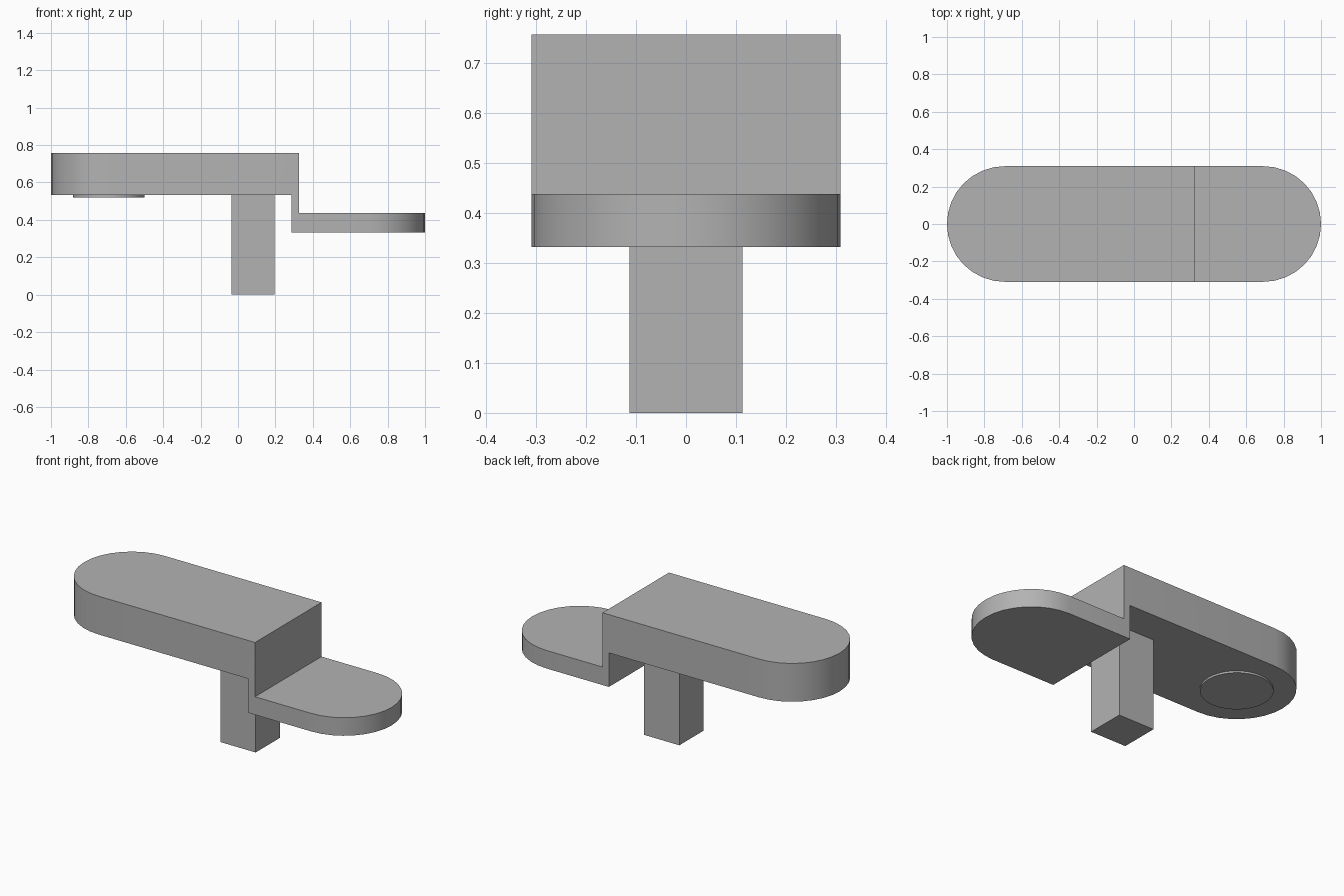
import bpy, bmesh, math
from mathutils import Vector

if "Cube" in bpy.data.objects:
    bpy.data.objects.remove(bpy.data.objects["Cube"], do_unlink=True)

HALF_WIDTH = 0.309
TOP, UNDERSIDE = 0.757, 0.532
STEP_TOP, STEP_BOTTOM = 0.438, 0.332

grey = bpy.data.materials.new("plain grey")
grey.use_nodes = True
colour = (0.45, 0.45, 0.45, 1)
grey.diffuse_color = colour
grey.node_tree.nodes["Principled BSDF"].inputs["Base Color"].default_value = colour


def prism(name, outline, direction):
    """Extrude a closed outline along a direction into a solid."""
    bm = bmesh.new()
    face = bm.faces.new([bm.verts.new(p) for p in outline])
    moved = bmesh.ops.extrude_face_region(bm, geom=[face])["geom"]
    verts = [v for v in moved if isinstance(v, bmesh.types.BMVert)]
    bmesh.ops.translate(bm, verts=verts, vec=Vector(direction))
    bmesh.ops.recalc_face_normals(bm, faces=bm.faces[:])
    mesh = bpy.data.meshes.new(name)
    bm.to_mesh(mesh)
    bm.free()
    mesh.materials.append(grey)
    obj = bpy.data.objects.new(name, mesh)
    bpy.context.collection.objects.link(obj)
    return obj


def smooth(obj):
    bpy.ops.object.select_all(action="DESELECT")
    obj.select_set(True)
    bpy.context.view_layer.objects.active = obj
    bpy.ops.object.shade_smooth_by_angle(angle=math.radians(30))


def arc(cx, radius, start, end, steps, z):
    angles = [start + (end - start) * i / steps for i in range(steps + 1)]
    return [(cx + radius * math.cos(a), radius * math.sin(a), z) for a in angles]


# Stepped body: side profile swept across the width
profile = [(-1.1, UNDERSIDE), (0.285, UNDERSIDE), (0.285, STEP_BOTTOM),
           (1.1, STEP_BOTTOM), (1.1, STEP_TOP), (0.327, STEP_TOP),
           (0.327, TOP), (-1.1, TOP)]
body = prism("stepped_body", [(x, -0.5, z) for x, z in profile], (0, 1, 0))

# Rounded plan trims both ends of the body
end_x = 1 - HALF_WIDTH
quarter = math.pi / 2
plan = (arc(end_x, HALF_WIDTH, -quarter, quarter, 16, -0.1)
        + arc(-end_x, HALF_WIDTH, quarter, 3 * quarter, 16, -0.1))
trimmer = prism("plan_trimmer", plan, (0, 0, 1.2))
trimmer.hide_render = True
trim = body.modifiers.new("round_ends", "BOOLEAN")
trim.operation = "INTERSECT"
trim.solver = "EXACT"
trim.object = trimmer
bpy.context.view_layer.objects.active = body
bpy.ops.object.modifier_apply(modifier=trim.name)
bpy.data.objects.remove(trimmer, do_unlink=True)
smooth(body)

# Square post under the body
post = prism("post", [(x, y, 0) for x, y in
                      ((-0.036, -0.113), (0.194, -0.113), (0.194, 0.113), (-0.036, 0.113))],
             (0, 0, UNDERSIDE))

# Shallow round pad on the underside
pad = prism("round_pad", arc(-end_x, 0.19, 0, math.tau * 31 / 32, 31, 0.521),
            (0, 0, UNDERSIDE - 0.521))
smooth(pad)
